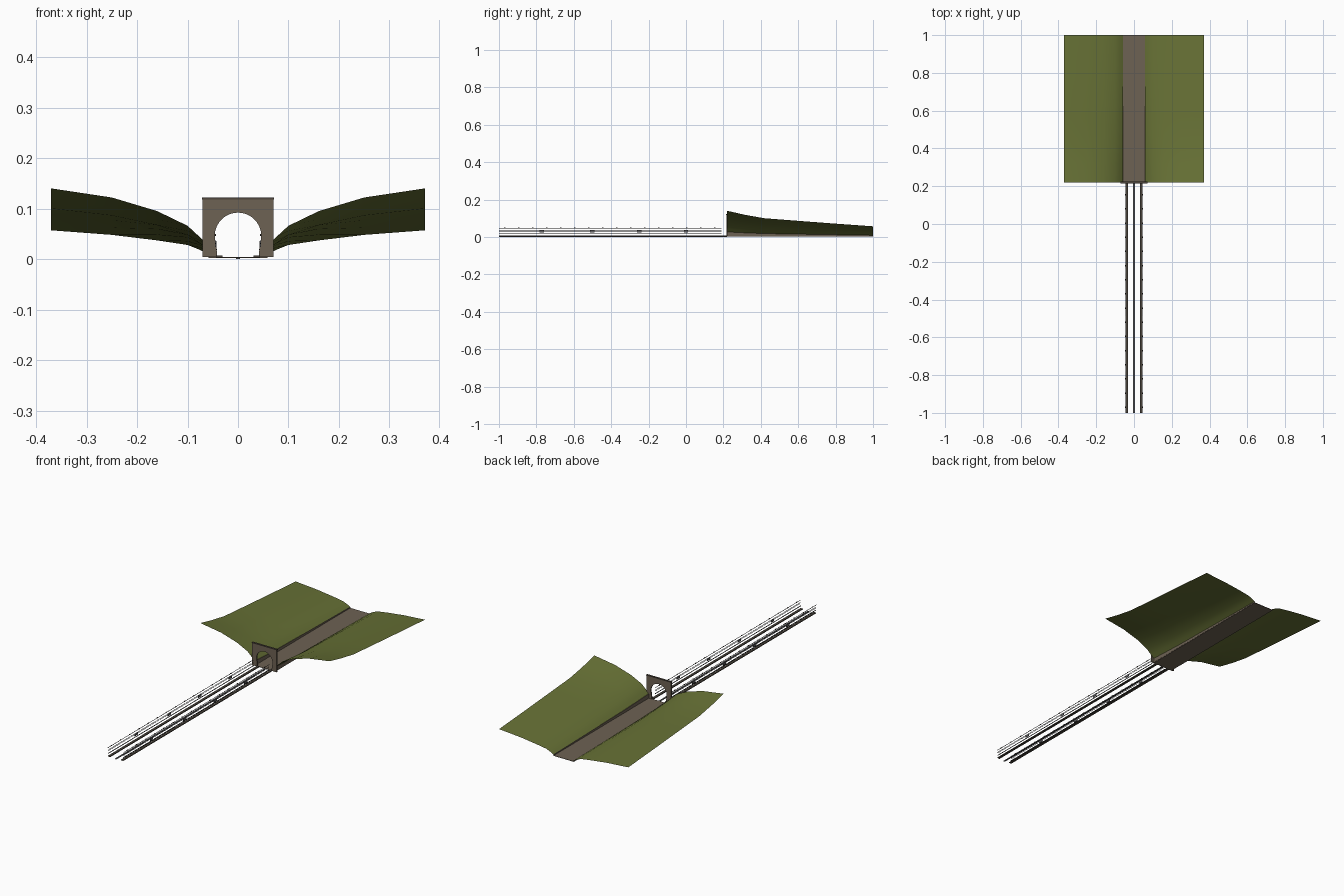
import bpy, bmesh, math

if "Cube" in bpy.data.objects:
    bpy.data.objects.remove(bpy.data.objects["Cube"])


def material(name, rgb):
    m = bpy.data.materials.new(name)
    m.diffuse_color = (*rgb, 1)
    m.use_nodes = True
    m.node_tree.nodes["Principled BSDF"].inputs["Base Color"].default_value = m.diffuse_color
    return m


GRASS = material("olive_grass", (0.135, 0.165, 0.036))
STONE = material("brown_stone", (0.155, 0.122, 0.088))
COPING = material("dark_coping", (0.075, 0.06, 0.045))
KERB = material("dark_concrete", (0.065, 0.055, 0.042))
STEEL = material("grey_steel", (0.11, 0.11, 0.115))
CABLE = material("black_cable", (0.025, 0.025, 0.025))


def new_object(name, bm, mat):
    me = bpy.data.meshes.new(name)
    bm.to_mesh(me)
    bm.free()
    me.materials.append(mat)
    ob = bpy.data.objects.new(name, me)
    bpy.context.collection.objects.link(ob)
    return ob


def boxes(name, spans, mat):
    """One object made of boxes, each given as (x0, x1, y0, y1, z0, z1)."""
    bm = bmesh.new()
    for x0, x1, y0, y1, z0, z1 in spans:
        vs = bmesh.ops.create_cube(bm, size=1)["verts"]
        for v in vs:
            v.co = ((x0 + x1) / 2 + v.co.x * (x1 - x0),
                    (y0 + y1) / 2 + v.co.y * (y1 - y0),
                    (z0 + z1) / 2 + v.co.z * (z1 - z0))
    return new_object(name, bm, mat)


FRONT, BACK, FLOOR = 0.22, 1.0, 0.004
END = 0.19

# Hillside cross-section: x, height at the portal, height at the far end
PROFILE = [(0.059, 0.027, 0.009), (0.075, 0.043, 0.018), (0.10, 0.066, 0.028),
           (0.16, 0.095, 0.037), (0.25, 0.122, 0.048), (0.37, 0.140, 0.057)]
# Station along the cutting and how far the height has dropped there
STATIONS = [(0.22, 0.0), (0.32, 0.27), (0.42, 0.48), (0.56, 0.61), (0.78, 0.81), (1.0, 1.0)]


def strip(name, grid, mat):
    bm = bmesh.new()
    rows = [[bm.verts.new(p) for p in row] for row in grid]
    for a, b in zip(rows, rows[1:]):
        for i in range(len(a) - 1):
            bm.faces.new((a[i], a[i + 1], b[i + 1], b[i]))
    bmesh.ops.recalc_face_normals(bm, faces=bm.faces)
    if sum(f.normal.z for f in bm.faces) < 0:
        bmesh.ops.reverse_faces(bm, faces=bm.faces)
    ob = new_object(name, bm, mat)
    ob.data.polygons.foreach_set("use_smooth", [True] * len(ob.data.polygons))
    return ob


# Hillsides and retaining walls on both sides of the cutting
for side, s in (("left", -1), ("right", 1)):
    strip(side + "_hillside",
          [[(s * x, y, a + (b - a) * t) for x, a, b in PROFILE] for y, t in STATIONS], GRASS)
    bm = bmesh.new()
    a, b = PROFILE[0][1:]
    pts = [(y, a + (b - a) * t) for y, t in STATIONS]
    outline = [(FRONT, FLOOR)] + [(BACK, FLOOR)] + pts[::-1]
    face = bm.faces.new([bm.verts.new((s * 0.057, y, z)) for y, z in outline])
    ext = bmesh.ops.extrude_face_region(bm, geom=[face])
    for v in ext["geom"]:
        if isinstance(v, bmesh.types.BMVert):
            v.co.x += s * 0.002
    bmesh.ops.recalc_face_normals(bm, faces=bm.faces)
    new_object(side + "_retaining_wall", bm, STONE)

# Gravel bed of the cutting
boxes("cutting_bed", [(-0.058, 0.058, FRONT, BACK, 0.002, FLOOR)], STONE)

# Tunnel portal: rectangular slab with a horseshoe opening
R, CZ = 0.046, 0.046
arch = [(R * math.cos(t), CZ + R * math.sin(t))
        for t in (math.radians(-20 + 220 * i / 28) for i in range(29))]
outline = [(-0.07, FLOOR), (-0.041, FLOOR)] + arch[::-1] + [(0.041, FLOOR), (0.07, FLOOR),
                                                          (0.07, 0.119), (-0.07, 0.119)]
bm = bmesh.new()
face = bm.faces.new([bm.verts.new((x, 0.216, z)) for x, z in outline])
ext = bmesh.ops.extrude_face_region(bm, geom=[face])
for v in ext["geom"]:
    if isinstance(v, bmesh.types.BMVert):
        v.co.y += 0.007
bmesh.ops.recalc_face_normals(bm, faces=bm.faces)
bmesh.ops.triangulate(bm, faces=[f for f in bm.faces if len(f.verts) > 4])
new_object("tunnel_portal", bm, STONE)
boxes("portal_coping", [(-0.0715, 0.0715, 0.2145, 0.2245, 0.118, 0.122)], COPING)

# Tunnel floor: kerb walkways and central drain
boxes("kerb_walkways", [(min(s * .031, s * .044), max(s * .031, s * .044), -1, FRONT, 0.003, 0.007)
                        for s in (-1, 1)], KERB)
boxes("centre_drain", [(-0.004, 0.004, -1, FRONT, 0, 0.003)], STEEL)

# Wall cables, brackets and junction boxes
cables, brackets, junctions = [], [], []
for s in (-1, 1):
    for x, z, h in ((0.0425, 0.019, 0.0025), (0.0445, 0.031, 0.0013),
                    (0.0445, 0.036, 0.0013), (0.0455, 0.047, 0.0016)):
        c = s * x
        cables.append((c - h / 2, c + h / 2, -1, END, z - h / 2, z + h / 2))
    c = s * 0.0455
    for i in range(16):
        y = -0.97 + i * 0.075
        brackets.append((c - 0.0015, c + 0.0015, y - 0.004, y + 0.004, 0.0455, 0.0495))
    c = s * 0.044
    for y in (-0.77, -0.50, -0.25, 0.0):
        junctions.append((c - 0.0015, c + 0.0015, y - 0.012, y + 0.012, 0.024, 0.036))
boxes("wall_cables", cables, CABLE)
boxes("cable_brackets", brackets, KERB)
boxes("junction_boxes", junctions, STEEL)
